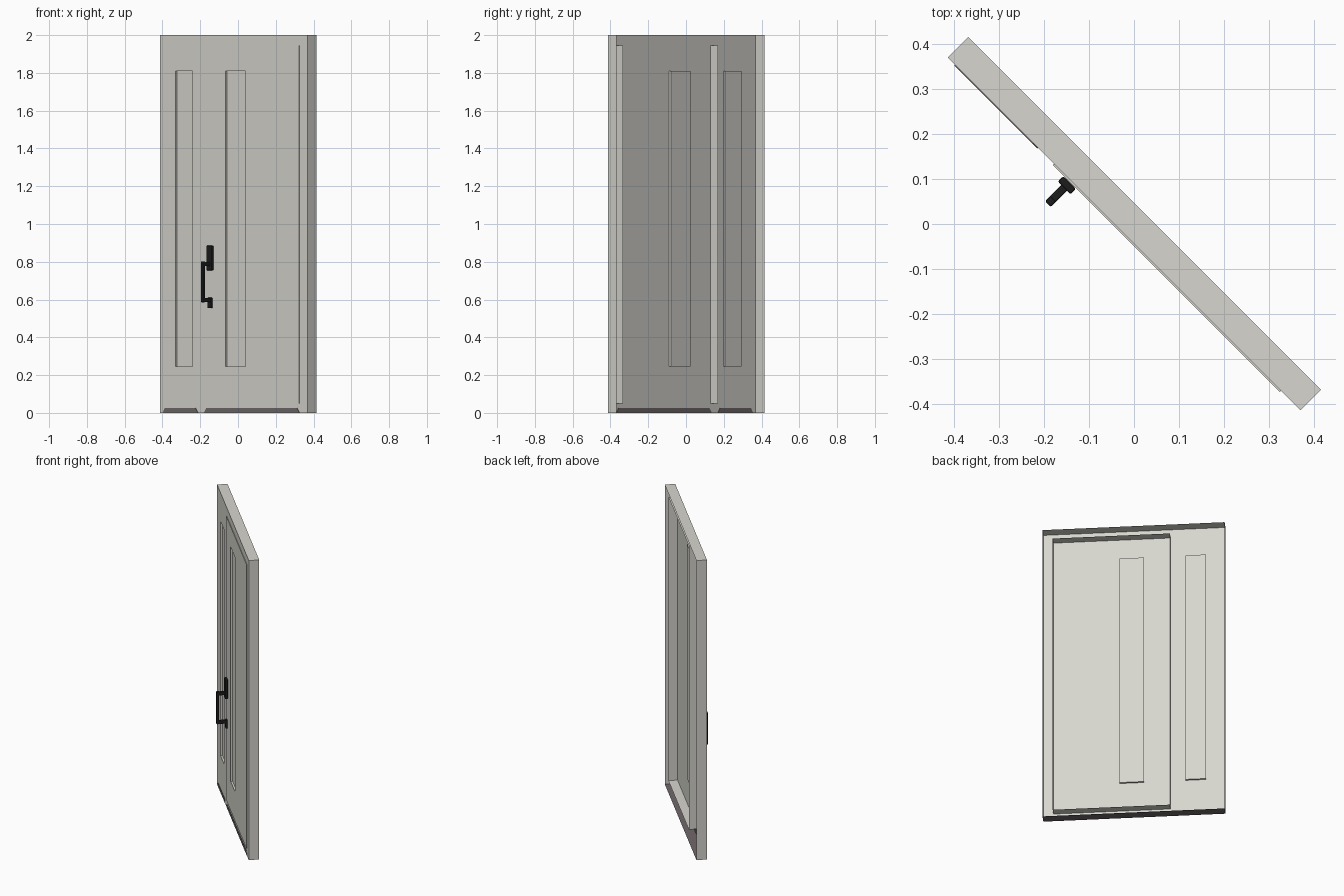
import bpy, bmesh, math
from mathutils import Matrix

if "Cube" in bpy.data.objects:
    bpy.data.objects.remove(bpy.data.objects["Cube"])

ROT = Matrix.Rotation(math.radians(-45), 4, 'Z')   # whole door stands diagonally


def material(name, rgb):
    m = bpy.data.materials.new(name)
    m.diffuse_color = (*rgb, 1)
    m.use_nodes = True
    m.node_tree.nodes["Principled BSDF"].inputs["Base Color"].default_value = m.diffuse_color
    return m


PAINT = material("warm_grey_paint", (0.68, 0.67, 0.62))
DARK = material("dark_threshold", (0.16, 0.14, 0.145))
BLACK = material("black_metal", (0.012, 0.012, 0.012))


def finish(name, bm, mat):
    bm.transform(ROT)
    me = bpy.data.meshes.new(name)
    bm.to_mesh(me)
    bm.free()
    me.materials.append(mat)
    ob = bpy.data.objects.new(name, me)
    bpy.context.collection.objects.link(ob)
    return ob


def quad(bm, pts):
    return bm.faces.new([bm.verts.new(p) for p in pts])


def shell(name, xs, zs, front, back, sunk, holes=(), skip_bottom=False):
    """Open-backed pressed sheet: gridded front with sunk cells and holes, plus edge walls."""
    bm = bmesh.new()
    pressed = []
    for i in range(len(xs) - 1):
        for k in range(len(zs) - 1):
            if (i, k) in holes:
                continue
            a, b, c, d = xs[i], xs[i + 1], zs[k], zs[k + 1]
            y = front
            if (i, k) in sunk:
                y = front + 0.012
                pressed.append((a, b, c, d))
            quad(bm, [(a, y, c), (b, y, c), (b, y, d), (a, y, d)])

    def walls(a, b, c, d, y0, y1, inward, bottom=True):
        ring = [(a, c), (b, c), (b, d), (a, d)]
        for n in range(4):
            if n == 0 and not bottom:
                continue
            p, q = ring[n], ring[(n + 1) % 4]
            pts = [(p[0], y0, p[1]), (p[0], y1, p[1]), (q[0], y1, q[1]), (q[0], y0, q[1])]
            quad(bm, pts if inward else pts[::-1])

    walls(xs[0], xs[-1], zs[0], zs[-1], front, back, False, not skip_bottom)
    for r in pressed:
        walls(*r, front, front + 0.012, True)
    bmesh.ops.remove_doubles(bm, verts=bm.verts, dist=1e-5)
    return finish(name, bm, PAINT)


def box(name, x, y, z, mat, bevel=0.0):
    bm = bmesh.new()
    size = [b - a for a, b in (x, y, z)]
    mid = [(a + b) / 2 for a, b in (x, y, z)]
    bmesh.ops.create_cube(bm, size=1, matrix=Matrix.Translation(mid) @ Matrix.Diagonal((*size, 1)))
    if bevel:
        bmesh.ops.bevel(bm, geom=bm.edges[:], offset=bevel, segments=2, profile=0.5, affect='EDGES')
    return finish(name, bm, mat)


# Frame with a pressed side panel and an opening for the door leaf
shell("frame", [-0.553, -0.436, -0.31, -0.219, 0.492, 0.553],
      [0, 0.05, 0.245, 1.81, 1.945, 2.0], -0.031, 0.033,
      sunk={(1, 2)}, holes={(3, 1), (3, 2), (3, 3)}, skip_bottom=True)

# Door leaf, open at the back, with one tall pressed panel
shell("door_leaf", [-0.219, -0.058, 0.091, 0.492], [0.05, 0.245, 1.81, 1.945],
      -0.0345, 0.021, sunk={(1, 1)})

# Dark threshold floor closing the frame
bm = bmesh.new()
quad(bm, [(-0.553, 0.033, 0), (0.553, 0.033, 0), (0.553, -0.031, 0), (-0.553, -0.031, 0)])
finish("threshold", bm, DARK)

# Dark kick strips with slanted ends, showing on both sides
for name, a, b in (("side_kick_strip", -0.53, -0.27), ("door_kick_strip", -0.22, 0.49)):
    bm = bmesh.new()
    outline = [(a, 0.003), (b, 0.003), (b - 0.015, 0.027), (a + 0.015, 0.027)]
    face = quad(bm, [(x, -0.033, z) for x, z in outline])
    new = bmesh.ops.extrude_face_region(bm, geom=[face])["geom"]
    bmesh.ops.translate(bm, vec=(0, 0.004, 0),
                        verts=[g for g in new if isinstance(g, bmesh.types.BMVert)])
    bmesh.ops.recalc_face_normals(bm, faces=bm.faces)
    finish(name, bm, DARK)

# Pull handle: two mounting plates, two arms and the grip
HX = -0.166
box("handle_upper_plate", (HX - 0.02, HX + 0.02), (-0.053, -0.036), (0.755, 0.885), BLACK, 0.004)
box("handle_lower_plate", (HX - 0.015, HX + 0.015), (-0.050, -0.036), (0.555, 0.61), BLACK, 0.004)
for name, z in (("handle_upper_arm", 0.788), ("handle_lower_arm", 0.597)):
    box(name, (HX - 0.009, HX + 0.009), (-0.1, -0.045), (z - 0.011, z + 0.011), BLACK, 0.003)
box("handle_grip", (HX - 0.009, HX + 0.009), (-0.104, -0.087), (0.585, 0.802), BLACK, 0.004)
